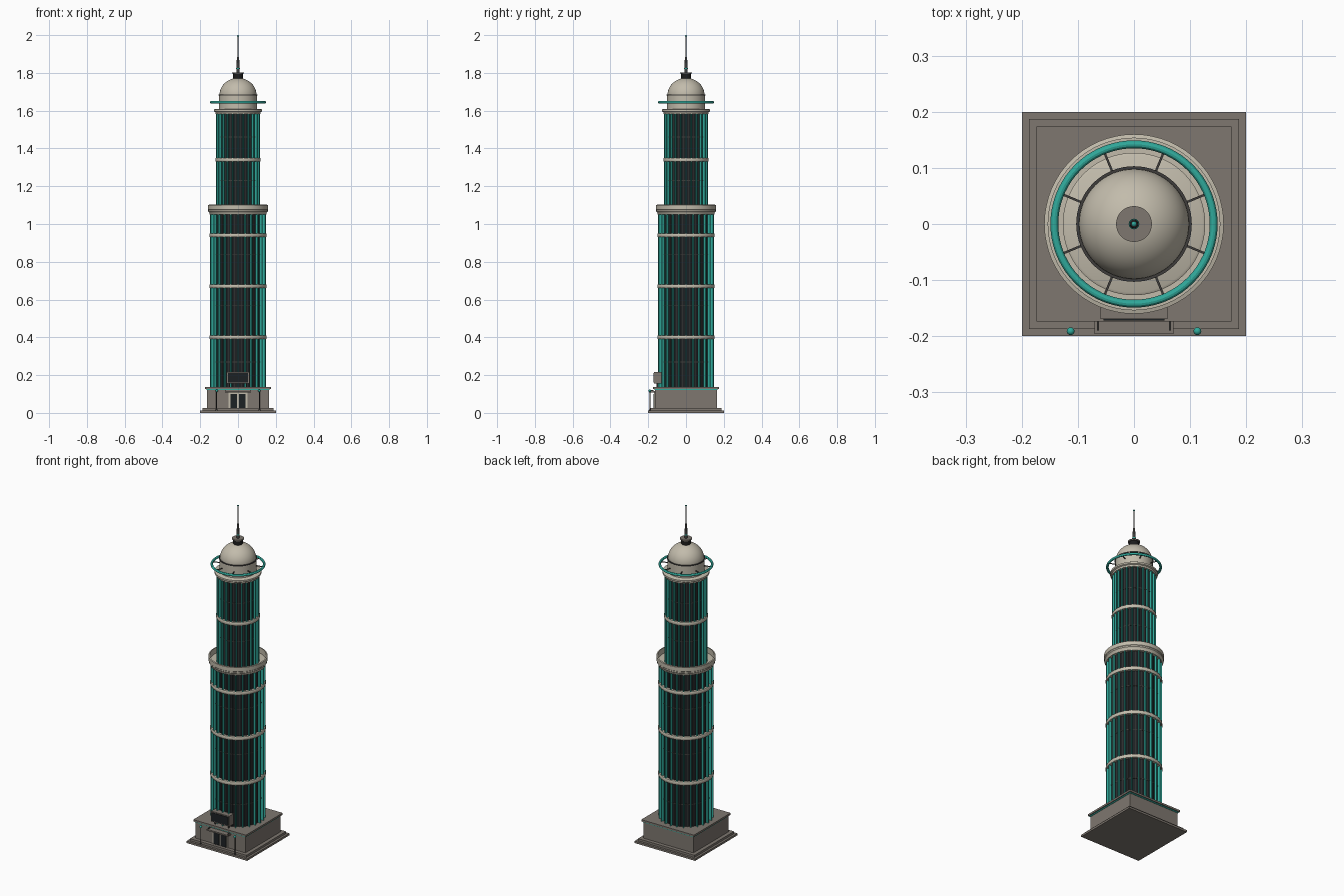
import bpy, bmesh, math
from mathutils import Matrix, Vector

if "Cube" in bpy.data.objects:
    bpy.data.objects.remove(bpy.data.objects["Cube"])


def mat(name, r, g, b):
    m = bpy.data.materials.new(name)
    m.diffuse_color = (r, g, b, 1)
    m.use_nodes = True
    m.node_tree.nodes["Principled BSDF"].inputs["Base Color"].default_value = m.diffuse_color
    return m


STONE = mat("pale stone", 0.54, 0.50, 0.41)
BASE = mat("grey brown stone", 0.21, 0.185, 0.16)
GLASS = mat("dark glass", 0.012, 0.015, 0.017)
TEAL = mat("teal metal", 0.03, 0.40, 0.33)
METAL = mat("dark grey metal", 0.05, 0.048, 0.045)
BLACK = mat("black metal", 0.012, 0.012, 0.012)


def finish(name, bm, m, smooth=False):
    bmesh.ops.recalc_face_normals(bm, faces=bm.faces)
    me = bpy.data.meshes.new(name)
    bm.to_mesh(me)
    bm.free()
    me.materials.append(m)
    ob = bpy.data.objects.new(name, me)
    bpy.context.collection.objects.link(ob)
    if smooth:
        bpy.ops.object.select_all(action='DESELECT')
        ob.select_set(True)
        bpy.context.view_layer.objects.active = ob
        bpy.ops.object.shade_smooth_by_angle(angle=math.radians(35))
    return ob


def add_box(bm, x0, x1, y0, y1, z0, z1, rot=0.0):
    mx = (Matrix.Rotation(rot, 4, 'Z')
          @ Matrix.Translation(((x0 + x1) / 2, (y0 + y1) / 2, (z0 + z1) / 2))
          @ Matrix.Diagonal((x1 - x0, y1 - y0, z1 - z0, 1)))
    bmesh.ops.create_cube(bm, size=1, matrix=mx)


def box(name, m, *dims):
    bm = bmesh.new()
    add_box(bm, *dims)
    return finish(name, bm, m)


def lathe(name, m, profile, seg=64, closed=False, at=(0, 0)):
    """Spin a radius/height profile about the vertical axis."""
    bm = bmesh.new()
    vs = [bm.verts.new((r, 0, z)) for r, z in profile]
    pairs = list(zip(vs, vs[1:])) + ([(vs[-1], vs[0])] if closed else [])
    edges = [bm.edges.new(p) for p in pairs]
    bmesh.ops.spin(bm, geom=vs + edges, cent=(0, 0, 0), axis=(0, 0, 1),
                   angle=2 * math.pi, steps=seg, use_duplicate=False)
    bmesh.ops.remove_doubles(bm, verts=bm.verts, dist=1e-5)
    bmesh.ops.translate(bm, verts=bm.verts, vec=(at[0], at[1], 0))
    return finish(name, bm, m, True)


def disc_stack(name, m, r, z0, z1, seg=64, at=(0, 0)):
    return lathe(name, m, [(0, z0), (r, z0), (r, z1), (0, z1)], seg, at=at)


def fins(name, m, n, r0, r1, half, z0, z1, offset=0.0):
    bm = bmesh.new()
    for i in range(n):
        add_box(bm, r0, r1, -half, half, z0, z1, offset + 2 * math.pi * i / n)
    return finish(name, bm, m)


# stepped square base
for name, m, h, z0, z1 in (("plinth_lower", BASE, 0.2, 0, 0.012),
                           ("plinth_upper", BASE, 0.187, 0.012, 0.025),
                           ("base_block", BASE, 0.165, 0.025, 0.12),
                           ("base_teal_strip", TEAL, 0.168, 0.12, 0.126),
                           ("base_cap", BASE, 0.174, 0.126, 0.137)):
    box(name, m, -h, h, -h, h, z0, z1)

# entrance: frame, two door panes, canopy with tie rods
box("door_frame", STONE, -0.05, 0.05, -0.169, -0.163, 0.025, 0.108)
for s, side in ((-1, "left"), (1, "right")):
    xs = sorted((s * 0.005, s * 0.041))
    box("door_pane_" + side, GLASS, xs[0], xs[1], -0.172, -0.167, 0.027, 0.1)
    xr = s * 0.064
    box("canopy_rod_" + side, METAL, xr - 0.0015, xr + 0.0015, -0.19, -0.172, 0.116, 0.121)
box("canopy", BASE, -0.07, 0.07, -0.196, -0.16, 0.108, 0.116)

# blank sign above the entrance
box("sign_box", BASE, -0.06, 0.06, -0.169, -0.127, 0.155, 0.217)
box("sign_panel", GLASS, -0.054, 0.054, -0.172, -0.168, 0.161, 0.211)
for s, side in ((-1, "left"), (1, "right")):
    box("sign_leg_" + side, METAL, s * 0.045 - 0.003, s * 0.045 + 0.003,
        -0.155, -0.149, 0.135, 0.157)

# lamp posts with teal globes
for s, side in ((-1, "left"), (1, "right")):
    p = (s * 0.113, -0.191)
    disc_stack("lamp_foot_" + side, METAL, 0.005, 0.012, 0.018, 12, p)
    disc_stack("lamp_post_" + side, METAL, 0.0022, 0.012, 0.112, 8, p)
    bm = bmesh.new()
    bmesh.ops.create_uvsphere(bm, u_segments=16, v_segments=10, radius=0.007,
                              matrix=Matrix.Translation((p[0], p[1], 0.117)))
    finish("lamp_globe_" + side, bm, TEAL, True)


# glazed tiers with fins, thin mullions, floor lines and stone bands
def tier(tag, rc, rf, rb, z0, z1, bands, lines):
    disc_stack(tag + "_glass_core", GLASS, rc, z0, z1)
    fins(tag + "_fins", TEAL, 24, rc - 0.004, rf, 0.0028, z0, z1)
    fins(tag + "_mullions", METAL, 24, rc - 0.004, rc + 0.003, 0.0012, z0, z1, math.pi / 24)
    for i, z in enumerate(lines):
        lathe(f"{tag}_floor_line_{i}", METAL, [(rc - 0.003, z - 0.002), (rc + 0.002, z - 0.002),
              (rc + 0.002, z + 0.002), (rc - 0.003, z + 0.002)], closed=True)
    for i, z in enumerate(bands):
        lathe(f"{tag}_band_{i}", STONE, [(rc - 0.003, z - 0.01), (rb - 0.002, z - 0.01),
              (rb, z - 0.007), (rb, z + 0.007), (rb - 0.002, z + 0.01),
              (rc - 0.003, z + 0.01)], closed=True)


tier("lower_tier", 0.134, 0.149, 0.151, 0.135, 1.055, (0.4, 0.67, 0.94), (0.27, 0.57, 0.84))
tier("upper_tier", 0.104, 0.117, 0.119, 1.06, 1.59, (1.34,), (1.23, 1.46))

# setback terrace with parapet
lathe("terrace_parapet", STONE, [(0, 1.05), (0.15, 1.05), (0.152, 1.06), (0.158, 1.066),
      (0.158, 1.074), (0.16, 1.076), (0.16, 1.1), (0.153, 1.102), (0.153, 1.068), (0, 1.068)])

# cornice, drum and dome
lathe("cornice", STONE, [(0, 1.583), (0.118, 1.583), (0.12, 1.592), (0.127, 1.596),
      (0.127, 1.606), (0.122, 1.609), (0, 1.609)])
disc_stack("drum", STONE, 0.1, 1.605, 1.68)
lathe("drum_dark_ring", METAL, [(0.095, 1.679), (0.103, 1.679), (0.103, 1.685),
      (0.095, 1.685)], closed=True)
lathe("dome", STONE, [(0.098 * math.cos(t), 1.683 + 0.09 * math.sin(t))
      for t in (math.pi / 2 * i / 16 for i in range(17))])

# halo ring on eight spokes
bpy.ops.mesh.primitive_torus_add(major_segments=72, minor_segments=12, major_radius=0.142,
                                 minor_radius=0.007, location=(0, 0, 1.645))
halo = bpy.context.object
halo.name = "halo_ring"
halo.data.materials.append(TEAL)
bpy.ops.object.shade_smooth_by_angle()
fins("halo_spokes", METAL, 8, 0.097, 0.138, 0.002, 1.643, 1.647, math.pi / 8)

# mast on a black collar
disc_stack("mast_collar", BLACK, 0.026, 1.762, 1.796, 32)
disc_stack("mast_plate", BASE, 0.032, 1.796, 1.803, 32)
lathe("mast_lower", METAL, [(0, 1.8), (0.009, 1.8), (0.006, 1.885), (0, 1.885)], 16)
lathe("mast_upper", METAL, [(0, 1.88), (0.0035, 1.88), (0.002, 1.99), (0, 1.99)], 12)
lathe("mast_teal_ring", TEAL, [(0, 1.82), (0.0095, 1.82), (0.0095, 1.826), (0, 1.826)], 16)
bm = bmesh.new()
bmesh.ops.create_uvsphere(bm, u_segments=12, v_segments=8, radius=0.005,
                          matrix=Matrix.Translation((0, 0, 1.995)))
finish("mast_tip", bm, TEAL, True)
